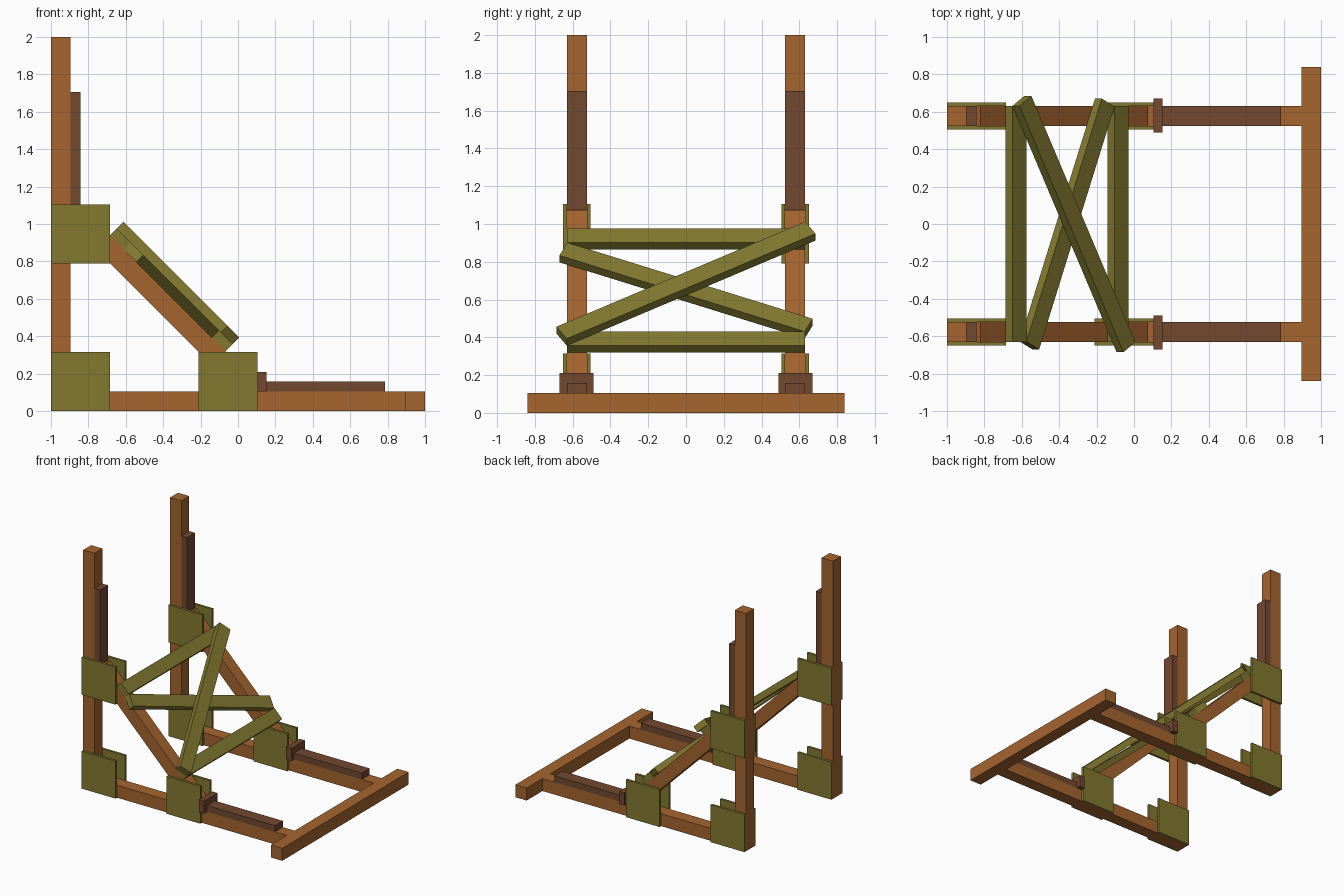
import bpy, math
from mathutils import Matrix, Vector

if "Cube" in bpy.data.objects:
    bpy.data.objects.remove(bpy.data.objects["Cube"])


def material(name, rgb):
    m = bpy.data.materials.new(name)
    lin = [((c / 255 + 0.055) / 1.055) ** 2.4 for c in rgb]
    m.diffuse_color = (*lin, 1)
    m.use_nodes = True
    m.node_tree.nodes["Principled BSDF"].inputs["Base Color"].default_value = m.diffuse_color
    return m


WOOD = material("orange_wood", (166, 101, 47))
DARK = material("dark_wood", (114, 72, 48))
OLIVE = material("olive_board", (130, 121, 48))


def box(name, lo, hi, mat, frame=Matrix()):
    """Box between two corners, given in the coordinates of frame."""
    lo, hi = Vector(lo), Vector(hi)
    bpy.ops.mesh.primitive_cube_add(size=1)
    ob = bpy.context.object
    ob.name = name
    ob.data.transform(frame @ Matrix.Translation((lo + hi) / 2)
                      @ Matrix.Diagonal((*(hi - lo), 1)))
    ob.data.materials.append(mat)
    return ob


T = 0.105            # timber thickness
IN, OUT = 0.525, 0.63
PLATE = 0.02

# Sloped frame: local x runs down the brace, local z points out of it
slope = Matrix.Rotation(math.radians(45), 4, 'Y')

for side, tag in ((1, "back"), (-1, "front")):
    def pair(name, x, y, z, mat, frame=Matrix()):
        y0, y1 = sorted((side * y[0], side * y[1]))
        box(f"{tag}_{name}", (x[0], y0, z[0]), (x[1], y1, z[1]), mat, frame)

    # Main timbers
    pair("post", (-1, -1 + T), (IN, OUT), (0, 2), WOOD)
    pair("base_rail", (-1 + T, 1 - T), (IN, OUT), (0, T), WOOD)
    pair("diagonal_brace", (-1.34, -0.0742), (IN, OUT), (0.0742, 0.179), WOOD, slope)

    # Dark facing strips and stop block
    pair("post_strip", (-1 + T, -0.842), (IN, OUT), (1.075, 1.705), DARK)
    pair("rail_strip", (0.153, 0.785), (IN, OUT), (T, 0.158), DARK)
    pair("stop_block", (0.105, 0.153), (0.49, 0.67), (T, 0.21), DARK)

    # Joint plates on both faces of each joint
    for joint, x, z in (("lower", -1, 0), ("upper", -1, 0.79), ("rail", -0.21, 0)):
        for face, y in (("inner", IN - PLATE), ("outer", OUT)):
            pair(f"{joint}_{face}_plate", (x, x + 0.315), (y, y + PLATE),
                 (z, z + 0.315), OLIVE)

# Front cross beam
box("cross_beam", (1 - T, -0.84, 0), (1, 0.84, T), WOOD)

# Horizontal slats across the braces
N0, N1, N2 = 0.179, 0.231, 0.283
for name, s in (("upper_slat", -1.149), ("lower_slat", -0.378)):
    box(name, (s, -OUT, N0), (s + T, OUT, N1), OLIVE, slope)

# Crossed slats, one laid over the other
for name, deg, half, n in (("inner_cross_slat", -23.7, 0.709, (N0, N1)),
                           ("outer_cross_slat", 30.85, 0.767, (N1, N2))):
    frame = slope @ Matrix.Translation((-0.711, 0, 0)) \
        @ Matrix.Rotation(math.radians(deg), 4, 'Z')
    box(name, (-T / 2, -half, n[0]), (T / 2, half, n[1]), OLIVE, frame)
